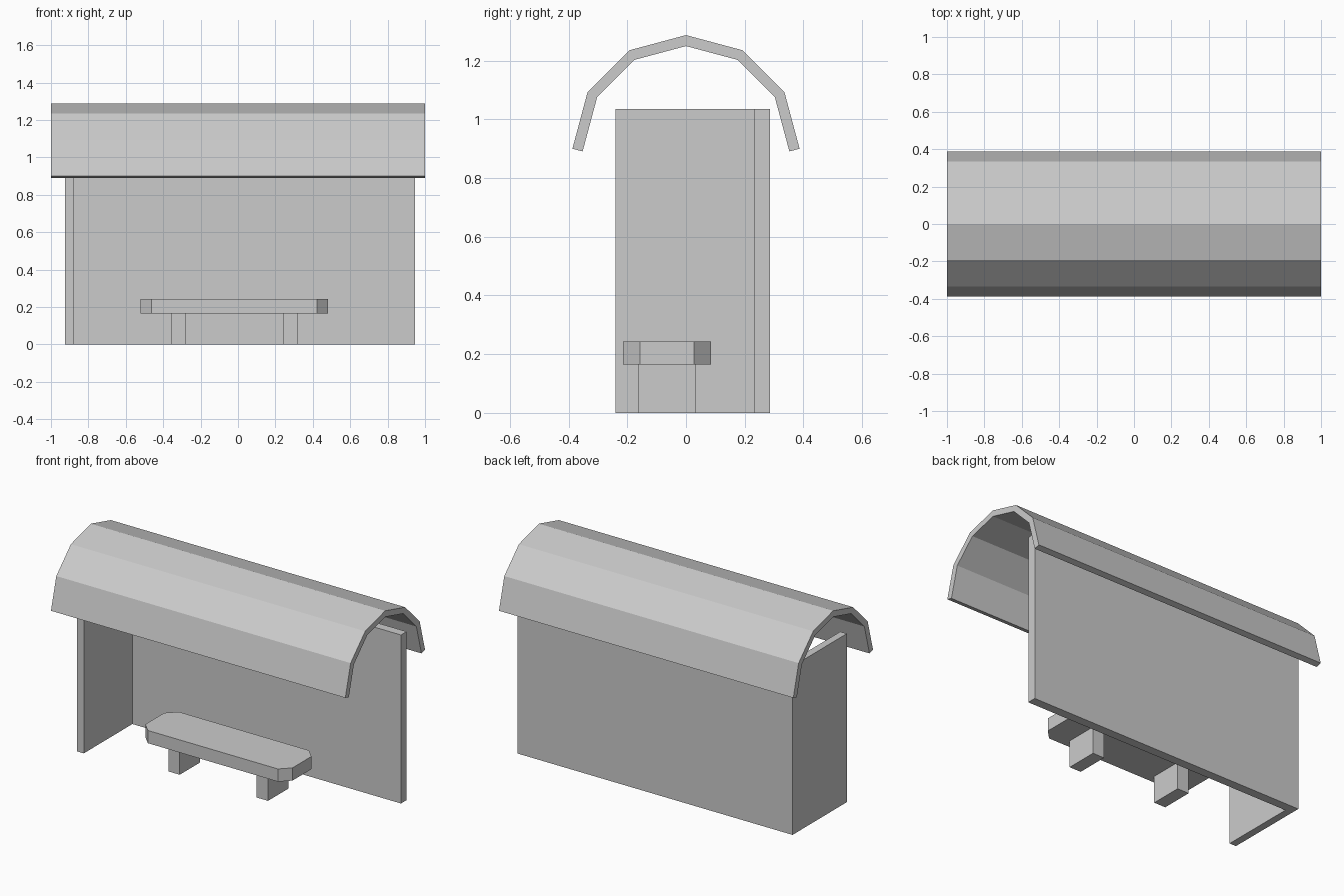
import bpy
import bmesh
from math import sin, cos, radians
from mathutils import Vector

cube = bpy.data.objects.get("Cube")
if cube:
    bpy.data.objects.remove(cube, do_unlink=True)

# One plain grey for every part
grey = bpy.data.materials.new("plain_grey")
grey.use_nodes = True
colour = (0.6, 0.6, 0.6, 1)
grey.diffuse_color = colour
grey.node_tree.nodes["Principled BSDF"].inputs["Base Color"].default_value = colour


def extrude_profile(name, points, direction):
    """Extrude a flat outline of 3D points along a direction."""
    bm = bmesh.new()
    face = bm.faces.new([bm.verts.new(p) for p in points])
    result = bmesh.ops.extrude_face_region(bm, geom=[face])
    moved = [v for v in result["geom"] if isinstance(v, bmesh.types.BMVert)]
    bmesh.ops.translate(bm, verts=moved, vec=Vector(direction))
    bmesh.ops.recalc_face_normals(bm, faces=bm.faces[:])
    mesh = bpy.data.meshes.new(name)
    bm.to_mesh(mesh)
    bm.free()
    mesh.materials.append(grey)
    obj = bpy.data.objects.new(name, mesh)
    bpy.context.collection.objects.link(obj)
    return obj


def plan_solid(name, outline, bottom, top):
    points = [(x, y, bottom) for x, y in outline]
    return extrude_profile(name, points, (0, 0, top - bottom))


def rectangle(x0, x1, y0, y1):
    return [(x0, y0), (x1, y0), (x1, y1), (x0, y1)]


# L-shaped back and end wall
x0, x1, y0, y1 = -0.925, 0.945, -0.24, 0.287
inner_x, inner_y = -0.88, 0.232
plan_solid("shelter_walls", [(x0, y0), (inner_x, y0), (inner_x, inner_y),
                             (x1, inner_y), (x1, y1), (x0, y1)], 0, 1.035)

# Arched roof: half of a twelve-sided tube with square-cut ends
radius, base, thickness = 0.387, 0.9, 0.036
half_step = radians(15)
inner_radius = radius - thickness / cos(half_step)
angles = [radians(a) for a in range(0, 181, 30)]
outer = [(-radius * cos(a), base + radius * sin(a)) for a in angles]
inner = [(-inner_radius * cos(a), base + inner_radius * sin(a)) for a in angles]
end_y = radius - thickness * cos(half_step)
end_z = base - thickness * sin(half_step)
inner[0], inner[-1] = (-end_y, end_z), (end_y, end_z)
extrude_profile("arched_roof", [(-1, y, z) for y, z in outer + inner[::-1]], (2, 0, 0))

# Bench seat with clipped corners
bench_x, bench_y = -0.02, -0.065
half_x, half_y, clip = 0.5, 0.15, 0.058
seat = []
for sx, sy in ((-1, -1), (1, -1), (1, 1), (-1, 1)):
    pair = [(bench_x + sx * half_x, bench_y + sy * (half_y - clip)),
            (bench_x + sx * (half_x - clip), bench_y + sy * half_y)]
    seat += pair if sx == sy else pair[::-1]
plan_solid("bench_seat", seat, 0.165, 0.243)

# Bench legs
for side, name in ((-1, "right_bench_leg"), (1, "left_bench_leg")):
    x = bench_x + side * 0.3
    plan_solid(name, rectangle(x - 0.039, x + 0.039, bench_y - 0.099, bench_y + 0.099), 0, 0.165)
